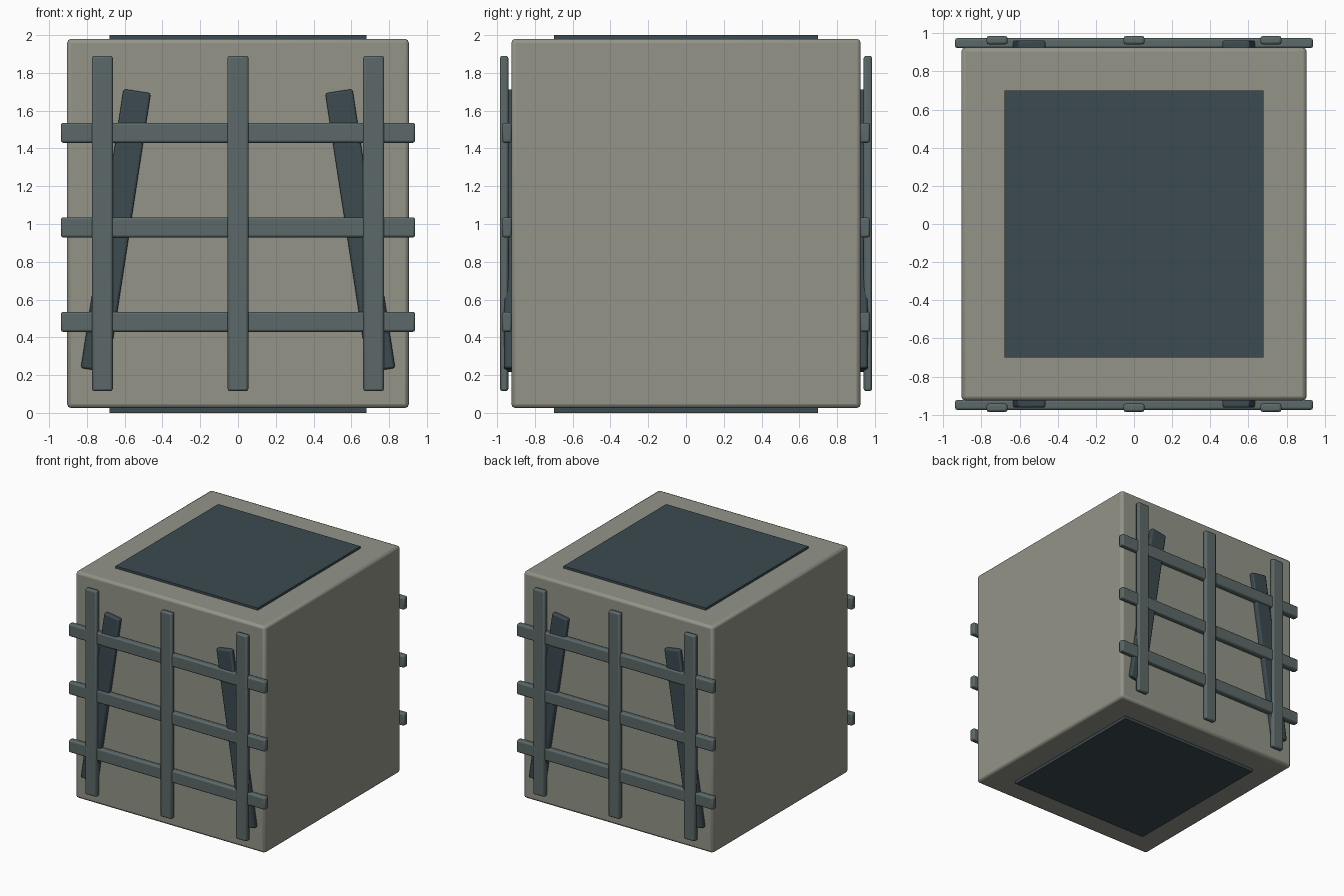
import bpy
import math

if "Cube" in bpy.data.objects:
    bpy.data.objects.remove(bpy.data.objects["Cube"])


def material(name, rgb):
    m = bpy.data.materials.new(name)
    m.diffuse_color = (*rgb, 1.0)
    m.use_nodes = True
    m.node_tree.nodes["Principled BSDF"].inputs["Base Color"].default_value = m.diffuse_color
    return m


STONE = material("warm grey stone", (0.292, 0.296, 0.246))
STEEL = material("grey steel", (0.107, 0.140, 0.140))
DARK = material("dark slate", (0.045, 0.069, 0.080))


def box(name, center, size, mat, bevel=0.0, tilt=0.0):
    """Box with optional rounded edges, tilted about the y axis."""
    bpy.ops.mesh.primitive_cube_add(size=1, location=center)
    ob = bpy.context.object
    ob.name = name
    ob.scale = size
    bpy.ops.object.transform_apply(location=False, rotation=False, scale=True)
    ob.rotation_euler = (0, tilt, 0)
    ob.data.materials.append(mat)
    if bevel:
        mod = ob.modifiers.new("rounded edges", "BEVEL")
        mod.width = bevel
        mod.segments = 2
        bpy.ops.object.shade_smooth_by_angle(angle=math.radians(30))
    return ob


# Main block
box("block", (0, 0, 1.003), (1.81, 1.85, 1.955), STONE, 0.022)

# Thin panels on the top and bottom
box("top_panel", (0, 0, 1.985), (1.358, 1.398, 0.03), DARK)
box("bottom_panel", (0, 0, 0.02), (1.358, 1.398, 0.04), DARK)

# Same lattice on the front and the back
for side, s in (("front", -1), ("back", 1)):
    # Upright bars, outermost layer
    for i, x in enumerate((-0.718, 0, 0.718)):
        box(f"{side}_upright_bar_{i + 1}", (x, s * 0.963, 1.003),
            (0.11, 0.044, 1.775), STEEL, 0.012)
    # Cross bars
    for i, z in enumerate((0.482, 0.982, 1.483)):
        box(f"{side}_cross_bar_{i + 1}", (0, s * 0.948, z),
            (1.876, 0.053, 0.106), STEEL, 0.012)
    # Leaning braces behind the bars, splayed outward at the foot
    for label, m in (("left", -1), ("right", 1)):
        box(f"{side}_{label}_brace", (m * 0.647, s * 0.938, 0.965),
            (0.146, 0.05, 1.494), DARK, 0.012, tilt=-m * math.radians(8.7))
